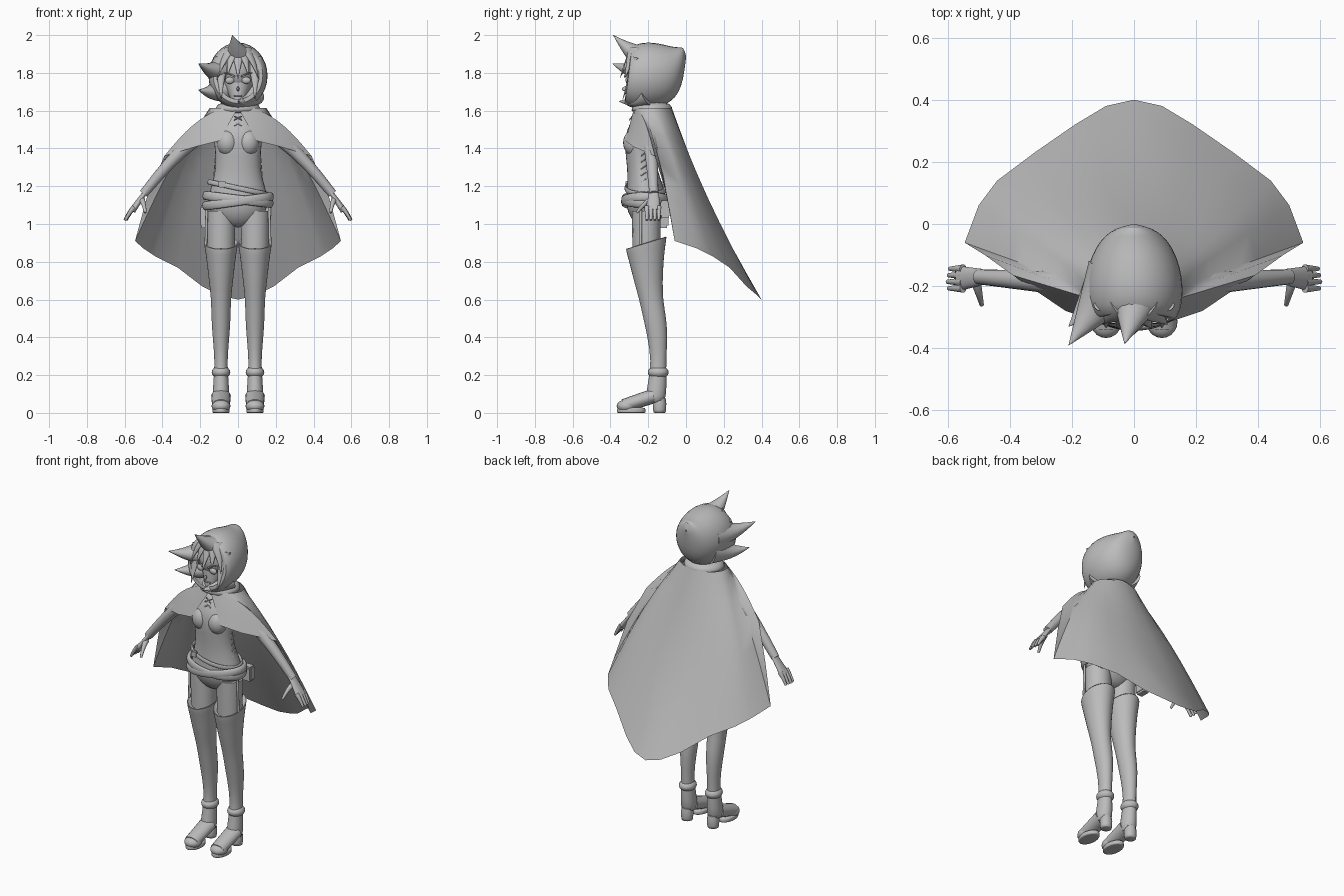
import bpy
import bmesh
from math import sin, cos, pi, radians, sqrt
from mathutils import Vector

default_cube = bpy.data.objects.get("Cube")
if default_cube:
    bpy.data.objects.remove(default_cube, do_unlink=True)

grey = bpy.data.materials.new("neutral grey")
grey.use_nodes = True
grey.diffuse_color = (0.5, 0.5, 0.5, 1)
grey.node_tree.nodes["Principled BSDF"].inputs["Base Color"].default_value = grey.diffuse_color

SIDES = 16
ANGLES = [2 * pi * i / SIDES for i in range(SIDES)]
BODY_Y = -0.21
LEG_X = 0.09


def finish(name, bm, mirror=False, subdivide=0):
    """Turn a bmesh into a shaded object, optionally mirrored and subdivided."""
    bmesh.ops.recalc_face_normals(bm, faces=bm.faces)
    mesh = bpy.data.meshes.new(name)
    bm.to_mesh(mesh)
    bm.free()
    mesh.materials.append(grey)
    mesh.shade_smooth()
    mesh.set_sharp_from_angle(angle=radians(50))
    obj = bpy.data.objects.new(name, mesh)
    bpy.context.collection.objects.link(obj)
    if mirror:
        obj.modifiers.new("Mirror", "MIRROR")
    if subdivide:
        smoothing = obj.modifiers.new("Subdivision", "SUBSURF")
        smoothing.levels = smoothing.render_levels = subdivide
    return obj


def skin(name, rows, closed=True, capped=True, mirror=False, subdivide=1):
    """Bridge rows of points with quads."""
    bm = bmesh.new()
    grid = [[bm.verts.new(point) for point in row] for row in rows]
    count = len(grid[0])
    for lower, upper in zip(grid, grid[1:]):
        for i in range(count if closed else count - 1):
            j = (i + 1) % count
            bm.faces.new((lower[i], lower[j], upper[j], upper[i]))
    if closed and capped:
        bm.faces.new(grid[0])
        bm.faces.new(grid[-1])
    return finish(name, bm, mirror, subdivide)


def level(x, y, z, rx, ry, tilt=0):
    """Horizontal ellipse; tilt raises its back."""
    return [(x + rx * cos(a), y + ry * sin(a), z + tilt * sin(a)) for a in ANGLES]


def limb(name, start, end, thick, thin, bend=0, flat=1, mirror=True):
    """Tapered tube from start to end, arched upward by bend."""
    start, end = Vector(start), Vector(end)
    steps = [i / 6 for i in range(7)]
    path = [start.lerp(end, t) + Vector((0, 0, bend * sin(pi * t))) for t in steps]
    rows = []
    for i, t in enumerate(steps):
        along = path[min(i + 1, len(path) - 1)] - path[max(i - 1, 0)]
        turn = along.to_track_quat("Z", "Y")
        radius = thick + (thin - thick) * t
        rows.append([path[i] + turn @ Vector((radius * cos(a), radius * flat * sin(a), 0))
                     for a in ANGLES])
    return skin(name, rows, mirror=mirror, subdivide=0)


def place(name, bm, centre, size, mirror):
    bmesh.ops.scale(bm, vec=size, verts=bm.verts)
    bmesh.ops.translate(bm, vec=centre, verts=bm.verts)
    return finish(name, bm, mirror)


def ball(name, centre, size, mirror=True):
    bm = bmesh.new()
    bmesh.ops.create_uvsphere(bm, u_segments=20, v_segments=12, radius=1)
    return place(name, bm, centre, size, mirror)


def block(name, centre, size, mirror=False):
    bm = bmesh.new()
    bmesh.ops.create_cube(bm, size=1)
    bmesh.ops.bevel(bm, geom=bm.edges[:], offset=0.1, segments=2, affect="EDGES")
    return place(name, bm, centre, size, mirror)


# Torso, chest and neck
torso_profile = ((.98, -.21, .06), (1.03, -.21, .13), (1.1, -.21, .17), (1.18, -.21, .152),
                 (1.3, -.235, .114), (1.42, -.245, .127), (1.5, -.225, .14), (1.58, -.2, .1),
                 (1.61, -.2, .06))
skin("torso", [level(0, y, z, w, w * 2 / 3) for z, y, w in torso_profile])
limb("neck", (0, BODY_Y, 1.55), (0, BODY_Y, 1.7), .045, .045, mirror=False)
ball("chest", (.055, -.275, 1.43), (.058, .058, .07))

# Legs in tall boots with a slanted, flared top
limb("thighs", (LEG_X, BODY_Y, 1.07), (LEG_X, BODY_Y, .84), .077, .073)
boot_profile = ((.87, -.21, .075), (.9, -.21, .087), (.905, -.21, .093), (.87, -.21, .087),
                (.8, -.21, .077), (.7, -.2, .065), (.6, -.185, .053), (.5, -.165, .052),
                (.4, -.15, .045), (.27, -.145, .033), (.18, -.15, .04), (.08, -.16, .047), (.05, -.17, .04))
skin("boot_shafts", [level(LEG_X, y, z, r, r * 1.2, .033 if z > .8 else 0)
                     for z, y, r in boot_profile], mirror=True)
ball("ankle_cuffs", (LEG_X, -.147, .215), (.049, .055, .035))
limb("boot_feet", (LEG_X, -.17, .09), (LEG_X, -.33, .038), .052, .047, flat=.75)
ball("boot_toes", (LEG_X, -.315, .036), (.05, .052, .035))
skin("boot_soles", [level(LEG_X, -.29, z, .047, .077) for z in (0, .001, .02, .03)], mirror=True)
skin("boot_heels", [level(LEG_X, -.14, z, r, r) for z, r in ((0, .033), (.001, .034), (.1, .042))], mirror=True)

# Arms and hands
limb("arms", (.1, -.2, 1.54), (.5, -.17, 1.16), .046, .024, bend=.035)
limb("palms", (.49, -.17, 1.17), (.56, -.175, 1.07), .026, .04, flat=.45)
for i in range(4):
    y = -.207 + .021 * i
    limb("fingers_%d" % (i + 1), (.55, y, 1.09), (.6 - .004 * abs(i - 1), y, 1.02), .014, .007, bend=.005)
limb("thumbs", (.51, -.18, 1.13), (.49, -.26, 1.06), .017, .007, bend=.01)

# Cape: strips from an elliptical neckline to the hem, front edge to back
hem = ((.1, -.32, 1.44), (.22, -.28, 1.41), (.39, -.165, 1.36), (.48, -.1, 1.15),
       (.545, -.06, .91), (.5, .06, .87), (.44, .14, .83), (.32, .23, .77),
       (.19, .32, .67), (.09, .38, .62), (0, .4, .6))
strips = []
for i, edge in enumerate(hem):
    a = pi * (i / (len(hem) - 1) - .5)
    neck = Vector((.15 * cos(a), -.175 + .1 * sin(a), 1.615))
    swell = Vector((0, -.035 * max(sin(a), 0), .06 * cos(a)))
    strips.append([neck.lerp(Vector(edge), t / 8) + swell * sin(pi * t / 8) for t in range(9)])
for point in strips[-1]:
    point.x = 0
skin("cape", strips, closed=False, mirror=True, subdivide=0)
skin("cape_collar", [level(0, -.18, z, r, r * .9) for z, r in ((1.58, .13), (1.62, .125), (1.65, .09))])
for i in range(2):
    z = 1.57 - .03 * i
    limb("cape_laces_%d" % (i + 1), (-.02, -.285, z), (.02, -.3, z - .02), .003, .003)

# Head and face
ball("head", (0, -.2, 1.81), (.1, .12, .12), mirror=False)
limb("jaw", (0, BODY_Y, 1.78), (0, -.29, 1.63), .1, .02, mirror=False)
ball("nose", (0, -.325, 1.715), (.007, .014, .012), mirror=False)
ball("eyes", (.044, -.308, 1.76), (.024, .012, .018))
limb("eyebrows", (.018, -.325, 1.78), (.075, -.3, 1.8), .005, .002, bend=.005)
limb("mouth", (-.02, -.305, 1.68), (.02, -.305, 1.68), .004, .004, mirror=False)

# Hair: fringe locks and long side locks
for i in range(5):
    x = .045 * (i - 2)
    tip = Vector((x * 1.2, -.35 + abs(x) * .3, 1.77 + .02 * (i % 2)))
    limb("fringe_lock_%d" % (i + 1), (x * .5, -.27, 1.92), tip, .045, .001, bend=.02, flat=.5, mirror=False)
limb("side_locks", (.09, -.26, 1.88), (.09, -.335, 1.66), .04, .001, flat=.6)

# Hood: rounded shell rising to a peak at the back, folded in at the rim
hood_rows = []
for t in (0, .04, .12, .25, .45, .7, .9, 1):
    r = .003 + .165 * sqrt(1 - (1 - t) ** 3) * (1 - .2 * t ** 8)
    middle = 1.785 + .1 * (1 - t) ** 10
    height = r * (1.12 + .5 * (1 - t) ** 8)
    hood_rows.append([(r * cos(a), -.31 * t + .02 * t * sin(a), middle + height * sin(a)) for a in ANGLES])
rim_centre = Vector((0, -.28, 1.785))
hood_rows.append([rim_centre.lerp(Vector(point), .85) for point in hood_rows[-1]])
skin("hood", hood_rows, capped=False)

# Swept points on the hood rim
for name, root, tip, size in (
        ("top", (.02, -.19, 1.86), (-.03, -.385, 2), .11),
        ("upper", (-.06, -.18, 1.81), (-.21, -.39, 1.85), .105),
        ("lower", (-.06, -.17, 1.72), (-.21, -.33, 1.71), .1),
        ("chin", (.07, -.2, 1.68), (0, -.355, 1.65), .075)):
    limb("hood_%s_point" % name, root, tip, size, .001, bend=-.015, flat=.8, mirror=False)

# Crossed hip belts
for name, z, tilt, size, thickness in (
        ("thin", 1.19, 12, .157, .008), ("wide", 1.13, 7, .175, .014), ("crossed", 1.12, -8, .177, .014)):
    bpy.ops.mesh.primitive_torus_add(major_radius=size, minor_radius=thickness)
    belt = bpy.context.object
    belt.name = name + "_belt"
    belt.location = (0, BODY_Y, z)
    belt.rotation_euler.y = radians(tilt)
    belt.scale = (1, .7, 1.7)
    belt.data.materials.append(grey)
    belt.data.shade_smooth()
block("belt_buckle", (-.085, -.31, 1.21), (.035, .02, .035))

# Pouches, garter straps and bodice lacing
block("right_pouch", (-.175, -.13, 1.04), (.045, .075, .12))
block("left_pouch", (.15, -.11, 1.08), (.06, .05, .09))
limb("garter_straps", (.165, -.24, 1.1), (.17, -.24, .89), .007, .007)
for i in range(5):
    x, z = .13 - .003 * i, 1.22 + .035 * i
    limb("bodice_laces_%d" % (i + 1), (x, -.24, z), (x, -.21, z + .02), .003, .003)
